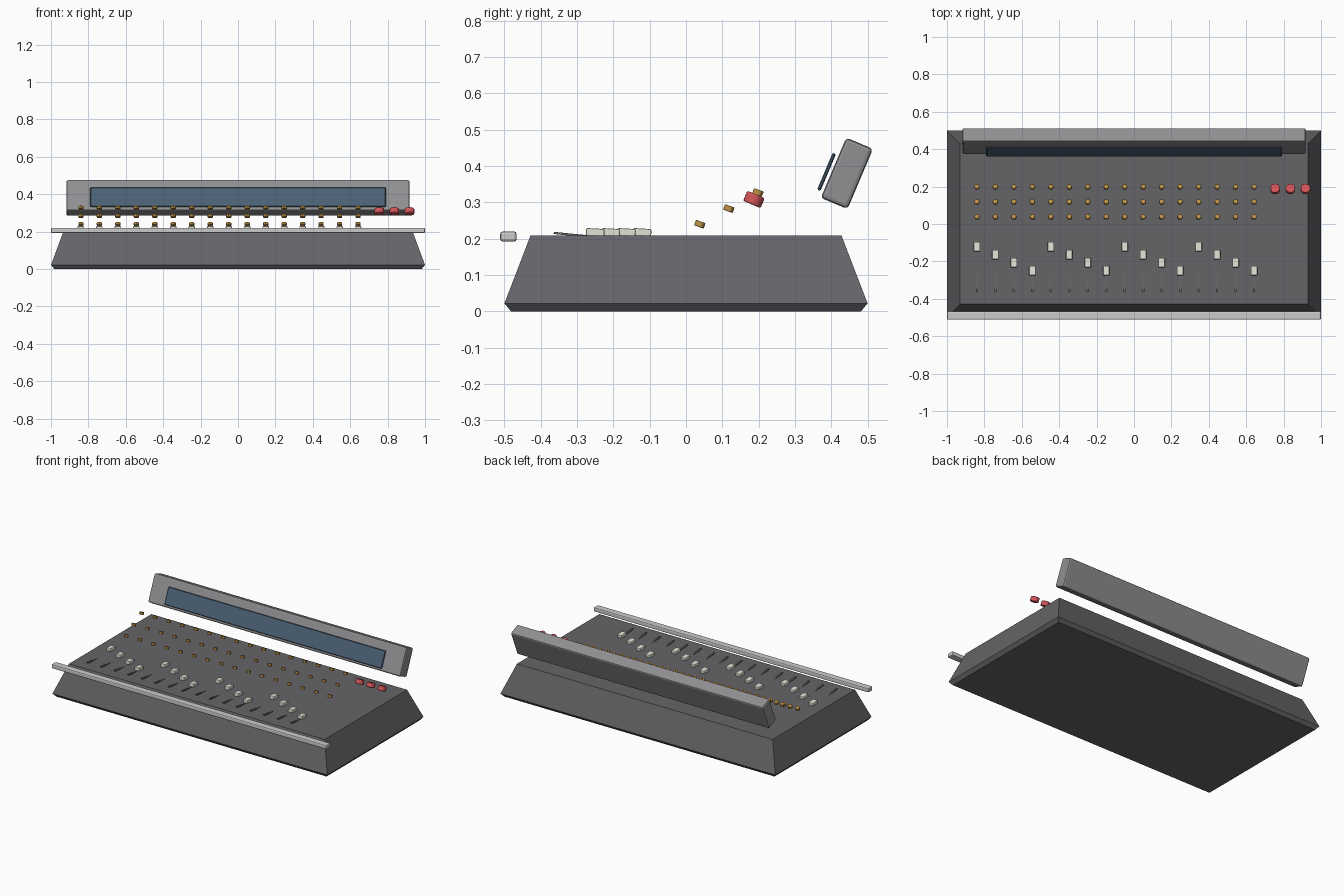
import bpy, bmesh
from mathutils import Matrix

if "Cube" in bpy.data.objects:
    bpy.data.objects.remove(bpy.data.objects["Cube"])


def material(name, r, g, b):
    m = bpy.data.materials.new(name)
    m.diffuse_color = (r, g, b, 1)
    m.use_nodes = True
    m.node_tree.nodes["Principled BSDF"].inputs["Base Color"].default_value = m.diffuse_color
    return m


DARK = material("dark_grey", 0.13, 0.13, 0.14)
MID = material("mid_grey", 0.28, 0.28, 0.29)
LIGHT = material("light_grey", 0.6, 0.6, 0.62)
GLASS = material("screen_blue", 0.07, 0.12, 0.18)
GOLD = material("gold", 0.5, 0.28, 0.06)
RED = material("red", 0.65, 0.09, 0.1)
CREAM = material("cream", 0.75, 0.75, 0.66)


def finish(name, bm, mat, loc=(0, 0, 0), tilt=0.0, bevel=0.0, segments=2, smooth=True):
    bmesh.ops.recalc_face_normals(bm, faces=bm.faces)
    me = bpy.data.meshes.new(name)
    bm.to_mesh(me)
    bm.free()
    me.materials.append(mat)
    ob = bpy.data.objects.new(name, me)
    bpy.context.collection.objects.link(ob)
    ob.location = loc
    ob.rotation_euler.x = tilt
    if bevel:
        mod = ob.modifiers.new("bevel", 'BEVEL')
        mod.width = bevel
        mod.segments = segments
        mod.limit_method = 'ANGLE'
    if smooth:
        bpy.context.view_layer.objects.active = ob
        bpy.ops.object.select_all(action='DESELECT')
        ob.select_set(True)
        bpy.ops.object.shade_smooth_by_angle()
    return ob


def box(name, size, loc, mat, tilt=0.0, bevel=0.0, segments=2):
    bm = bmesh.new()
    bmesh.ops.create_cube(bm, size=1, matrix=Matrix.Diagonal((*size, 1)))
    return finish(name, bm, mat, loc, tilt, bevel, segments, smooth=False)


def knob(name, radius, height, loc, mat, tilt, bevel, sides):
    bm = bmesh.new()
    bmesh.ops.create_cone(bm, cap_ends=True, segments=sides,
                          radius1=radius, radius2=radius, depth=height)
    return finish(name, bm, mat, loc, tilt, bevel)


# Console body: rectangular rings (half width, half depth, height)
bm = bmesh.new()
rings = []
for hx, hy, z in ((0.982, 0.482, 0), (1.0, 0.5, 0.022), (0.93, 0.428, 0.209)):
    rings.append([bm.verts.new((sx * hx, sy * hy, z))
                  for sx, sy in ((-1, -1), (1, -1), (1, 1), (-1, 1))])
bm.faces.new(rings[0][::-1])
bm.faces.new(rings[-1])
for lo, hi in zip(rings, rings[1:]):
    for i in range(4):
        j = (i + 1) % 4
        bm.faces.new((lo[i], lo[j], hi[j], hi[i]))
finish("console_body", bm, DARK, smooth=False)

# Tilted meter bridge and its display
box("meter_bridge", (1.836, 0.08, 0.18), (0, 0.443, 0.38), MID, -0.4, 0.01)
box("display_screen", (1.58, 0.01, 0.11), (0, 0.387, 0.384), GLASS, -0.4, 0.003, 1)

# Front arm rest
box("arm_rest", (2.0, 0.045, 0.028), (0, -0.489, 0.206), LIGHT, 0, 0.007)

# Channel strips: three knobs, a fader slot and a stepped fader cap each
for i in range(16):
    x = -0.84 + i * 0.0988
    for r, (y, z) in enumerate(((0.038, 0.24), (0.118, 0.283), (0.198, 0.327))):
        knob(f"channel_knob_{i}_{r}", 0.014, 0.016, (x, y, z), GOLD, -0.35, 0.002, 12)
    box(f"fader_slot_{i}", (0.012, 0.36, 0.006), (x, -0.185, 0.198), DARK, -0.1)
    box(f"fader_cap_{i}", (0.034, 0.051, 0.022),
        (x, -0.121 - 0.043 * (i % 4), 0.217), CREAM, -0.06, 0.004)

# Master buttons
for i in range(3):
    knob(f"master_button_{i}", 0.026, 0.03, (0.755 + i * 0.081, 0.187, 0.308),
         RED, -0.4, 0.004, 20)
